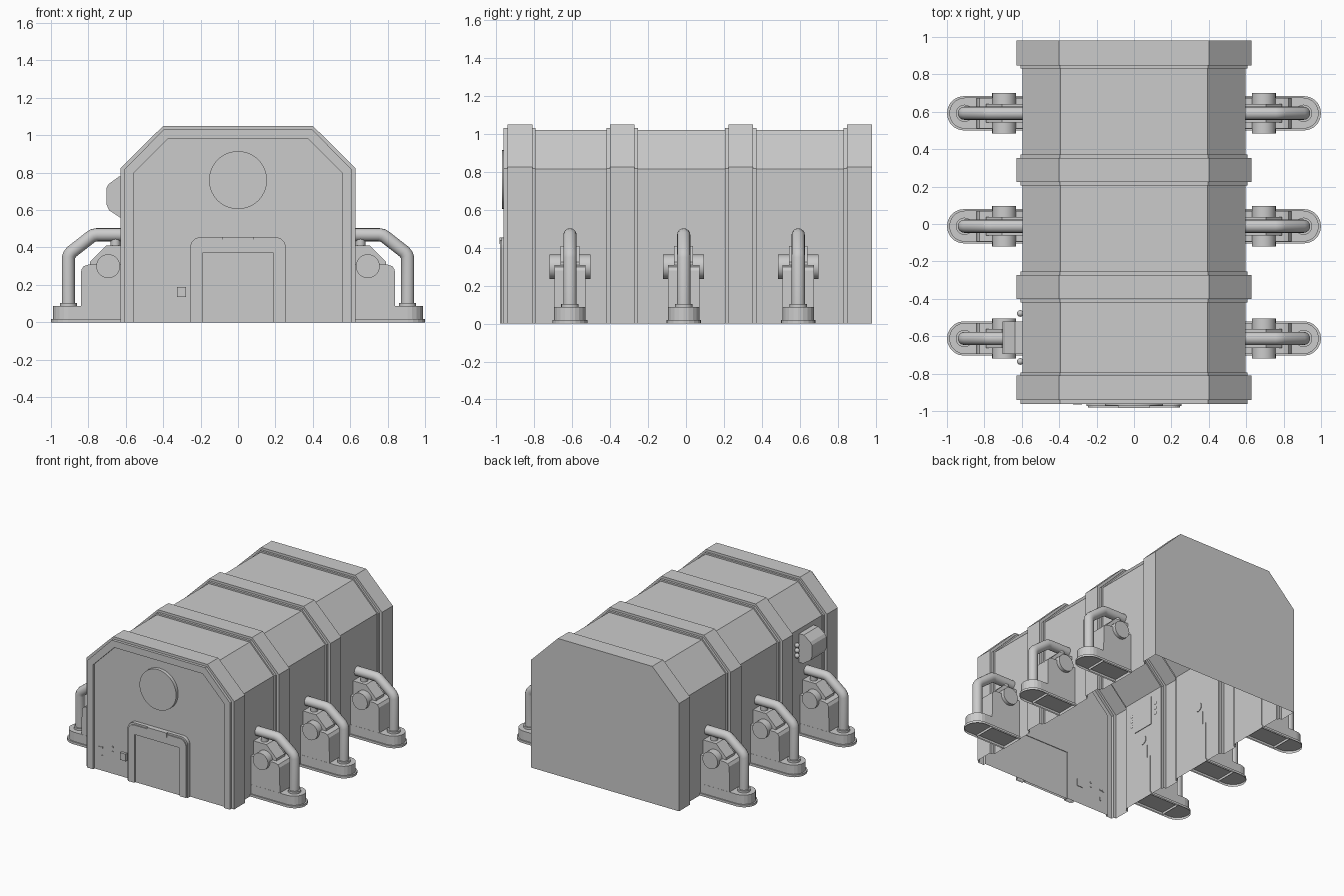
import bpy, bmesh, math
from mathutils import Vector

if "Cube" in bpy.data.objects:
    bpy.data.objects.remove(bpy.data.objects["Cube"])


def finish(name, bm, smooth=False, open_bottom=True):
    if open_bottom:
        low = [f for f in bm.faces if all(v.co.z < 0.001 for v in f.verts)]
        bmesh.ops.delete(bm, geom=low, context='FACES_ONLY')
    bmesh.ops.recalc_face_normals(bm, faces=bm.faces)
    me = bpy.data.meshes.new(name)
    bm.to_mesh(me)
    bm.free()
    ob = bpy.data.objects.new(name, me)
    bpy.context.collection.objects.link(ob)
    if smooth:
        bpy.ops.object.select_all(action='DESELECT')
        bpy.context.view_layer.objects.active = ob
        ob.select_set(True)
        bpy.ops.object.shade_smooth_by_angle(angle=math.radians(35))
    return ob


def prism(name, pts, axis, a, b, smooth=False):
    """Extrude a 2D outline along y (points are x,z) or z (points are x,y)."""
    place = (lambda p, t: (p[0], t, p[1])) if axis == 'y' else (lambda p, t: (p[0], p[1], t))
    bm = bmesh.new()
    ends = [[bm.verts.new(place(p, t)) for p in pts] for t in (a, b)]
    for e in ends:
        bm.faces.new(e)
    n = len(pts)
    for i in range(n):
        j = (i + 1) % n
        bm.faces.new((ends[0][i], ends[0][j], ends[1][j], ends[1][i]))
    return finish(name, bm, smooth)


def box(name, x0, x1, y0, y1, z0, z1):
    return prism(name, [(x0, z0), (x1, z0), (x1, z1), (x0, z1)], 'y', y0, y1)


def circle(cx, cy, r, n=24, start=0.0, sweep=2 * math.pi, closed=True):
    k = n if closed else n - 1
    return [(cx + r * math.cos(start + sweep * i / k), cy + r * math.sin(start + sweep * i / k))
            for i in range(n)]


def tube(name, path, r, n=16):
    """Round pipe in a plane of constant y, with mitred rings."""
    bm = bmesh.new()
    rings = []
    for i, p in enumerate(path):
        din = (p - path[max(i - 1, 0)]).normalized()
        dout = (path[min(i + 1, len(path) - 1)] - p).normalized()
        t = (din + dout).normalized()
        side = Vector((0, 1, 0))
        up = t.cross(side)
        stretch = 1 / max(t.dot(dout if dout.length else din), 0.5)
        rings.append([bm.verts.new(p + side * r * math.cos(a) + up * r * stretch * math.sin(a))
                      for a in [2 * math.pi * k / n for k in range(n)]])
    for r0, r1 in zip(rings, rings[1:]):
        for k in range(n):
            bm.faces.new((r0[k], r0[(k + 1) % n], r1[(k + 1) % n], r1[k]))
    bm.faces.new(rings[0])
    bm.faces.new(rings[-1])
    return finish(name, bm, True)


# Hull: chamfered section lofted along y through walls, flanges and ribs
def section(hw, zc, xt, top):
    return [(-hw, 0), (-hw, zc), (-xt, top), (xt, top), (hw, zc), (hw, 0)]


INNER = section(0.555, 0.80, 0.375, 0.98)
WALL = section(0.595, 0.815, 0.393, 1.02)
FLANGE = section(0.606, 0.818, 0.396, 1.032)
RIB = section(0.627, 0.826, 0.40, 1.05)
stations = [(-0.945, INNER), (-0.963, INNER), (-0.963, FLANGE), (-0.942, FLANGE),
            (-0.942, RIB), (-0.81, RIB), (-0.81, FLANGE), (-0.795, FLANGE), (-0.795, WALL)]
for yc in (-0.337, 0.289):
    stations += [(yc - 0.083, WALL), (yc - 0.083, FLANGE), (yc - 0.065, FLANGE), (yc - 0.065, RIB),
                 (yc + 0.065, RIB), (yc + 0.065, FLANGE), (yc + 0.083, FLANGE), (yc + 0.083, WALL)]
stations += [(0.832, WALL), (0.832, FLANGE), (0.848, FLANGE), (0.848, RIB), (0.98, RIB)]
bm = bmesh.new()
rows = [[bm.verts.new((x, y, z)) for x, z in sec] for y, sec in stations]
for a, b in zip(rows, rows[1:]):
    for k in range(5):
        bm.faces.new((a[k], a[k + 1], b[k + 1], b[k]))
bm.faces.new(rows[-1])
notch = [bm.verts.new((x, -0.945, z)) for x, z in [(0.22, 0), (0.22, 0.42), (-0.22, 0.42), (-0.22, 0)]]
bm.faces.new(rows[0] + notch)
finish("hull", bm)


# Door: two-step rounded frame, recessed panel and lintel tab
def arch(hw, top, r):
    right = circle(hw - r, top - r, r, 7, 0, math.pi / 2, False)
    outer = [(hw, 0)] + right + [(-x, z) for x, z in reversed(right)] + [(-hw, 0)]
    return outer + [(-0.19, 0), (-0.19, 0.37), (0.19, 0.37), (0.19, 0)]


prism("door_frame_base", arch(0.255, 0.455, 0.055), 'y', -0.945, -0.973)
prism("door_frame_face", arch(0.245, 0.442, 0.05), 'y', -0.97, -0.981)
box("door_panel", -0.19, 0.19, -0.968, -0.95, 0, 0.37)
box("door_tab", -0.083, 0.083, -0.984, -0.95, 0.42, 0.455)

# Front disc and small fittings
prism("front_disc", circle(0, 0.76, 0.155, 40), 'y', -0.94, -0.971, True)
box("front_switch_box", -0.325, -0.277, -0.965, -0.94, 0.135, 0.19)
for x, z, w, h in [(-0.51, 0.175, 0.016, 0.01), (-0.488, 0.178, 0.012, 0.012),
                   (-0.486, 0.105, 0.01, 0.028), (-0.40, 0.205, 0.01, 0.012), (-0.40, 0.17, 0.01, 0.006)]:
    box("front_fitting", x - w / 2, x + w / 2, -0.95, -0.94, z - h / 2, z + h / 2)


# Side anchors: three on each side
def foot_outline(s, hw, tip):
    end = circle(tip - hw, 0, hw, 11, -math.pi / 2, math.pi, False)
    return [(s * x, y) for x, y in [(0.59, -hw)] + end + [(0.59, hw)]]


housing = [(0.59, 0), (0.842, 0), (0.838, 0.28), (0.825, 0.30), (0.80, 0.308), (0.59, 0.308)]
wedge = [(0.59, 0.28), (0.79, 0.28), (0.79, 0.325), (0.705, 0.41), (0.59, 0.41)]
pipe = [(0.907, 0.08), (0.907, 0.345), (0.902, 0.36), (0.89, 0.376),
        (0.79, 0.454), (0.775, 0.464), (0.755, 0.468), (0.59, 0.468)]
for s in (-1, 1):
    for yc in (-0.612, -0.012, 0.592):
        def shift(pts):
            return [(x, y + yc) for x, y in pts]

        def flip(pts):
            return [(s * x, z) for x, z in pts]
        prism("anchor_sole", shift(foot_outline(s, 0.092, 1.0)), 'z', 0, 0.018)
        prism("anchor_foot", shift(foot_outline(s, 0.083, 0.988)), 'z', 0.018, 0.088)
        prism("anchor_housing", flip(housing), 'y', yc - 0.082, yc + 0.082)
        prism("anchor_wedge", flip(wedge), 'y', yc - 0.05, yc + 0.05)
        prism("anchor_pin", circle(s * 0.694, 0.30, 0.064, 28), 'y', yc - 0.108, yc + 0.108, True)
        prism("pipe_collar", circle(s * 0.907, yc, 0.046, 20), 'z', 0.08, 0.104, True)
        prism("pipe_post", circle(s * 0.655, yc, 0.026, 16), 'z', 0.40, 0.455, True)
        tube("anchor_pipe", [Vector((s * x, yc, z)) for x, z in pipe], 0.035)

# Control box on the left wall with a column of knobs on either side
case = [(-0.59, 0.78), (-0.635, 0.78), (-0.69, 0.74), (-0.703, 0.72),
        (-0.703, 0.63), (-0.69, 0.60), (-0.63, 0.56), (-0.59, 0.56)]
prism("control_box", case, 'y', -0.695, -0.52)
for y in (-0.735, -0.478):
    for z in (0.63, 0.67, 0.71):
        knob = bmesh.new()
        bmesh.ops.create_uvsphere(knob, u_segments=12, v_segments=8, radius=0.018)
        for v in knob.verts:
            v.co += Vector((-0.608, y, z))
        finish("control_knob", knob, True, False)
